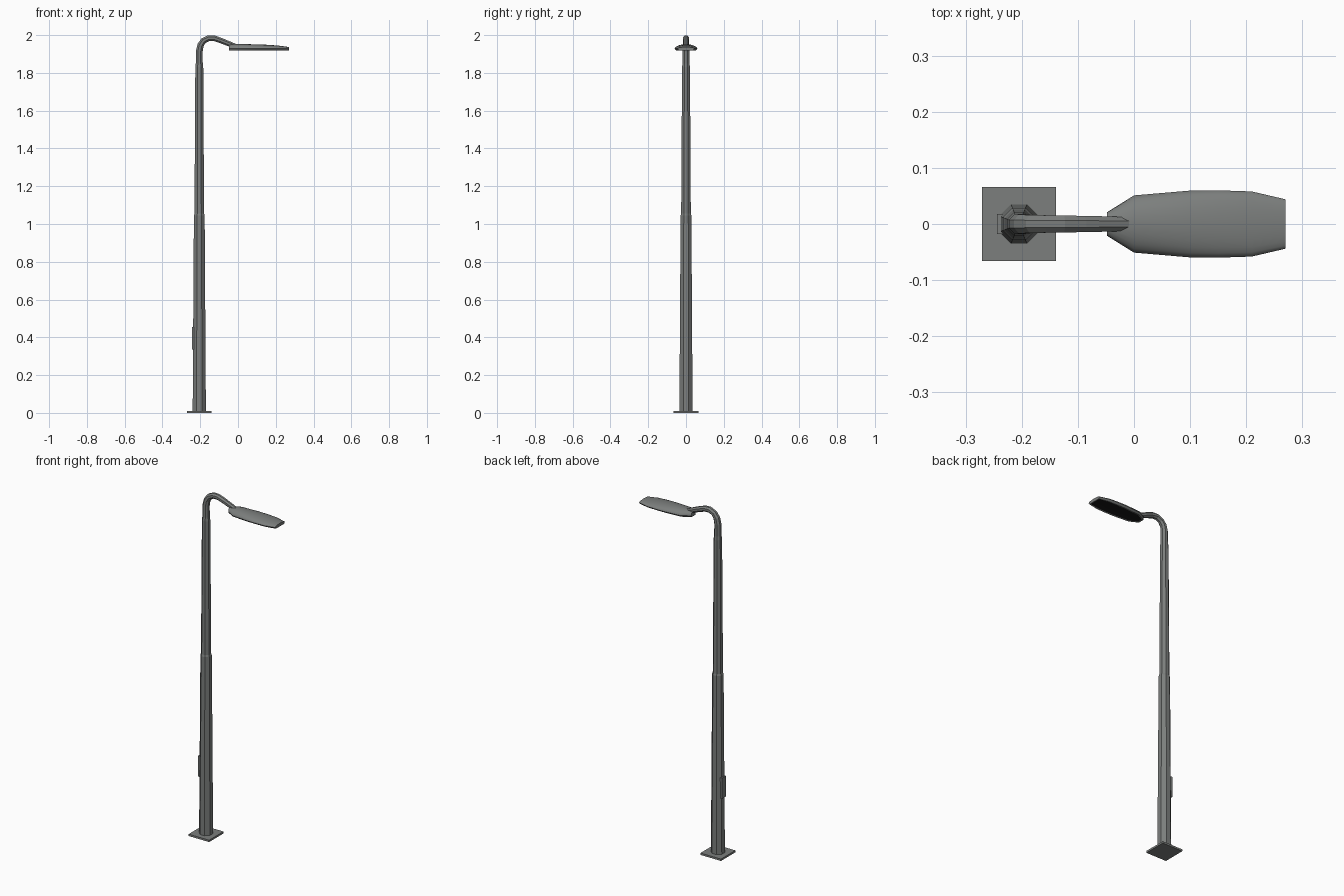
import bpy, bmesh, math
from mathutils import Vector

if "Cube" in bpy.data.objects:
    bpy.data.objects.remove(bpy.data.objects["Cube"])

PX = -0.205  # pole axis


def material(name, rgb):
    m = bpy.data.materials.new(name)
    m.diffuse_color = (*rgb, 1)
    m.use_nodes = True
    m.node_tree.nodes["Principled BSDF"].inputs["Base Color"].default_value = m.diffuse_color
    return m


grey = material("galvanised grey", (0.20, 0.21, 0.205))
black = material("lamp black", (0.008, 0.008, 0.008))


def finish(name, bm, mats=(grey,), smooth=None):
    bmesh.ops.recalc_face_normals(bm, faces=bm.faces)
    me = bpy.data.meshes.new(name)
    bm.to_mesh(me)
    bm.free()
    ob = bpy.data.objects.new(name, me)
    bpy.context.collection.objects.link(ob)
    for m in mats:
        me.materials.append(m)
    if smooth:
        bpy.ops.object.select_all(action='DESELECT')
        ob.select_set(True)
        bpy.context.view_layer.objects.active = ob
        bpy.ops.object.shade_smooth_by_angle(angle=math.radians(smooth))
    return ob


def loft(rings):
    """Skin a list of closed point rings and cap both ends."""
    bm = bmesh.new()
    vs = [[bm.verts.new(p) for p in r] for r in rings]
    n = len(vs[0])
    for a, b in zip(vs, vs[1:]):
        for i in range(n):
            j = (i + 1) % n
            bm.faces.new((a[i], a[j], b[j], b[i]))
    bm.faces.new(vs[0])
    bm.faces.new(vs[-1])
    return bm


def octagon(centre, tilt, flat_radius):
    """Eight-sided ring in the xz-tilted plane, flat side along +-x."""
    r = flat_radius / math.cos(math.pi / 8)
    u = Vector((math.cos(tilt), 0, -math.sin(tilt)))
    c = Vector((centre[0], 0, centre[1]))
    return [c + u * (r * math.cos(a)) + Vector((0, r * math.sin(a), 0))
            for a in [math.pi / 8 + k * math.pi / 4 for k in range(8)]]


def box(name, lo, hi):
    bm = bmesh.new()
    bmesh.ops.create_cube(bm, size=1)
    for v in bm.verts:
        v.co = [l + (c + 0.5) * (h - l) for c, l, h in zip(v.co, lo, hi)]
    return finish(name, bm)


# Base plate and service door
box("base_plate", (-0.271, -0.066, 0), (-0.139, 0.066, 0.011))
box("service_door", (-0.244, -0.018, 0.335), (-0.23, 0.018, 0.455))

# Tapered octagonal pole with the joint step halfway up
pole = [(0.005, 0.035), (1.045, 0.0285), (1.055, 0.0255), (1.83, 0.021), (1.85, 0.0185)]
finish("pole", loft([octagon((PX, z), 0, r) for z, r in pole]))

# Bent arm: x, z, tilt in degrees, radius
arm = [(PX, 1.84, 0, 0.0185), (PX, 1.915, 4, 0.018), (-0.198, 1.948, 22, 0.017),
       (-0.182, 1.971, 50, 0.016), (-0.154, 1.984, 78, 0.0155), (-0.125, 1.983, 98, 0.015),
       (-0.09, 1.971, 110, 0.0145), (-0.045, 1.953, 110, 0.0135), (-0.012, 1.941, 108, 0.012)]
finish("arm", loft([octagon((x, z), math.radians(t), r) for x, z, t, r in arm]))

# Lamp head: x, half width, crown height
ZB = 1.919
head = [(-0.048, 0.021, 1.952), (0.0, 0.051, 1.953), (0.1, 0.0595, 1.951),
        (0.15, 0.06, 1.949), (0.21, 0.058, 1.945), (0.27, 0.044, 1.937)]


def head_ring(x, w, top):
    rim = ZB + 0.009
    dome = [(x, w * math.cos(a), rim + (top - rim) * math.sin(a))
            for a in [math.pi * k / 12 for k in range(13)]]
    return dome + [(x, -w * 0.86, ZB), (x, w * 0.86, ZB)]


bm = loft([head_ring(*h) for h in head])
# Dark recessed lamp panel in the underside
bm.normal_update()
bmesh.ops.recalc_face_normals(bm, faces=bm.faces)
under = [f for f in bm.faces if f.normal.z < -0.99]
bmesh.ops.inset_region(bm, faces=under, thickness=0.008, depth=-0.002)
for f in under:
    f.material_index = 1
finish("lamp_head", bm, (grey, black), smooth=35)
